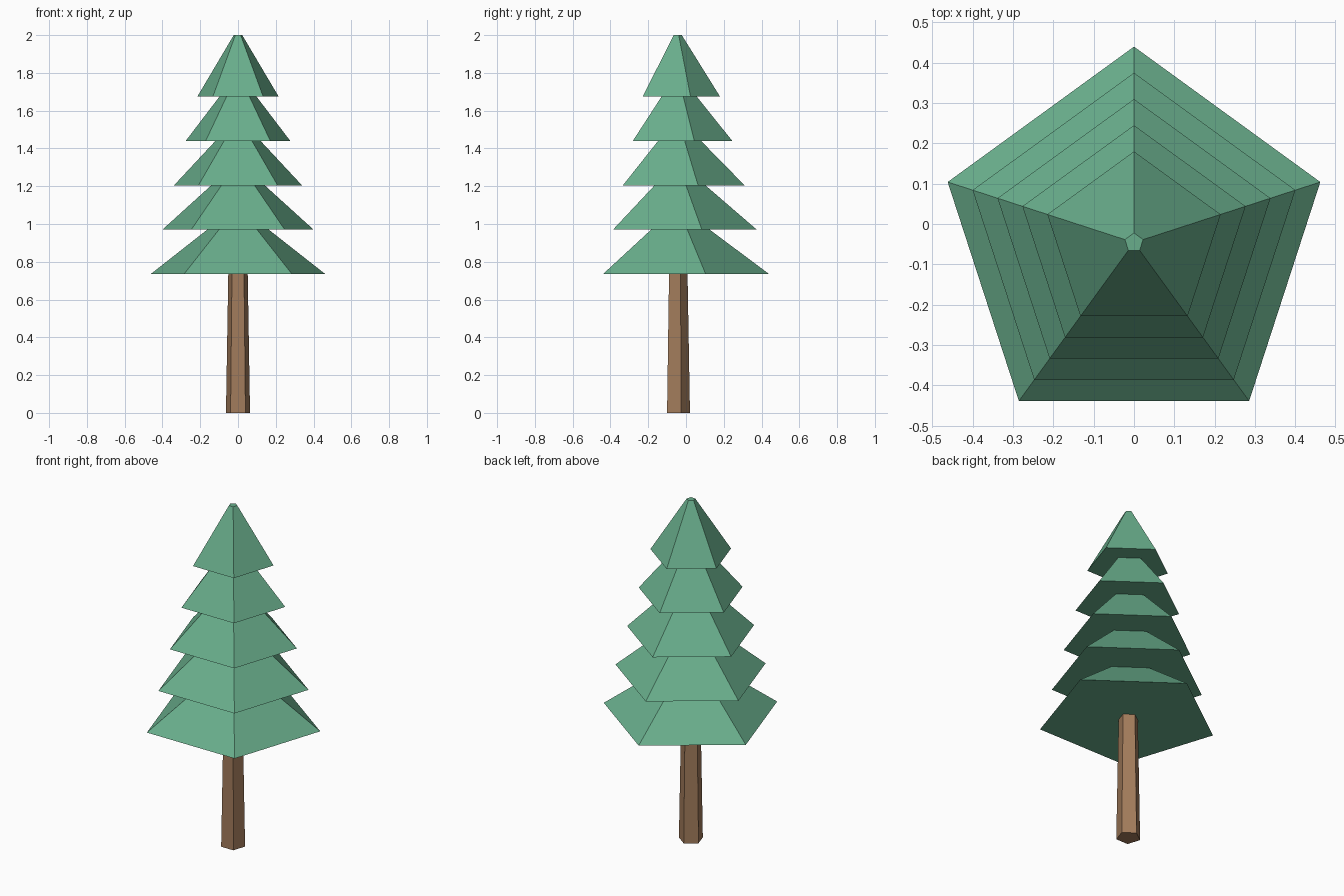
import bpy, bmesh, math

if "Cube" in bpy.data.objects:
    bpy.data.objects.remove(bpy.data.objects["Cube"])

SIDES = 5
CENTRE_Y = -0.046  # a corner points to +y, so the axis sits forward of the bounds' middle


def material(name, rgb):
    m = bpy.data.materials.new(name)
    m.diffuse_color = (*rgb, 1.0)
    m.use_nodes = True
    m.node_tree.nodes["Principled BSDF"].inputs["Base Color"].default_value = m.diffuse_color
    return m


def frustum(name, z0, z1, r0, r1, mat):
    """Closed flat-faced pentagonal frustum with one corner towards +y."""
    bm = bmesh.new()

    def ring(r, z):
        angles = [math.pi / 2 + math.tau * i / SIDES for i in range(SIDES)]
        return [bm.verts.new((r * math.cos(a), r * math.sin(a), z)) for a in angles]

    low, high = ring(r0, z0), ring(r1, z1)
    for i in range(SIDES):
        j = (i + 1) % SIDES
        bm.faces.new((low[i], low[j], high[j], high[i]))
    bm.faces.new(low[::-1])
    bm.faces.new(high)
    mesh = bpy.data.meshes.new(name)
    bm.to_mesh(mesh)
    bm.free()
    mesh.materials.append(mat)
    obj = bpy.data.objects.new(name, mesh)
    obj.location.y = CENTRE_Y
    bpy.context.collection.objects.link(obj)
    return obj


bark = material("bark_brown", (0.36, 0.20, 0.105))
needles = material("needle_green", (0.14, 0.42, 0.26))

# Tapered trunk, running a little way into the lowest branches
frustum("trunk", 0.0, 0.80, 0.067, 0.053, bark)

# Five branch tiers, equal in height and narrowing upwards
TIERS, TIER_HEIGHT = 5, 0.325
for i in range(TIERS):
    base_z = 0.735 + 0.235 * i
    radius = 0.486 - 0.065 * i
    frustum(f"branch_tier_{i + 1}", base_z, base_z + TIER_HEIGHT,
            radius, radius * 0.105, needles)
